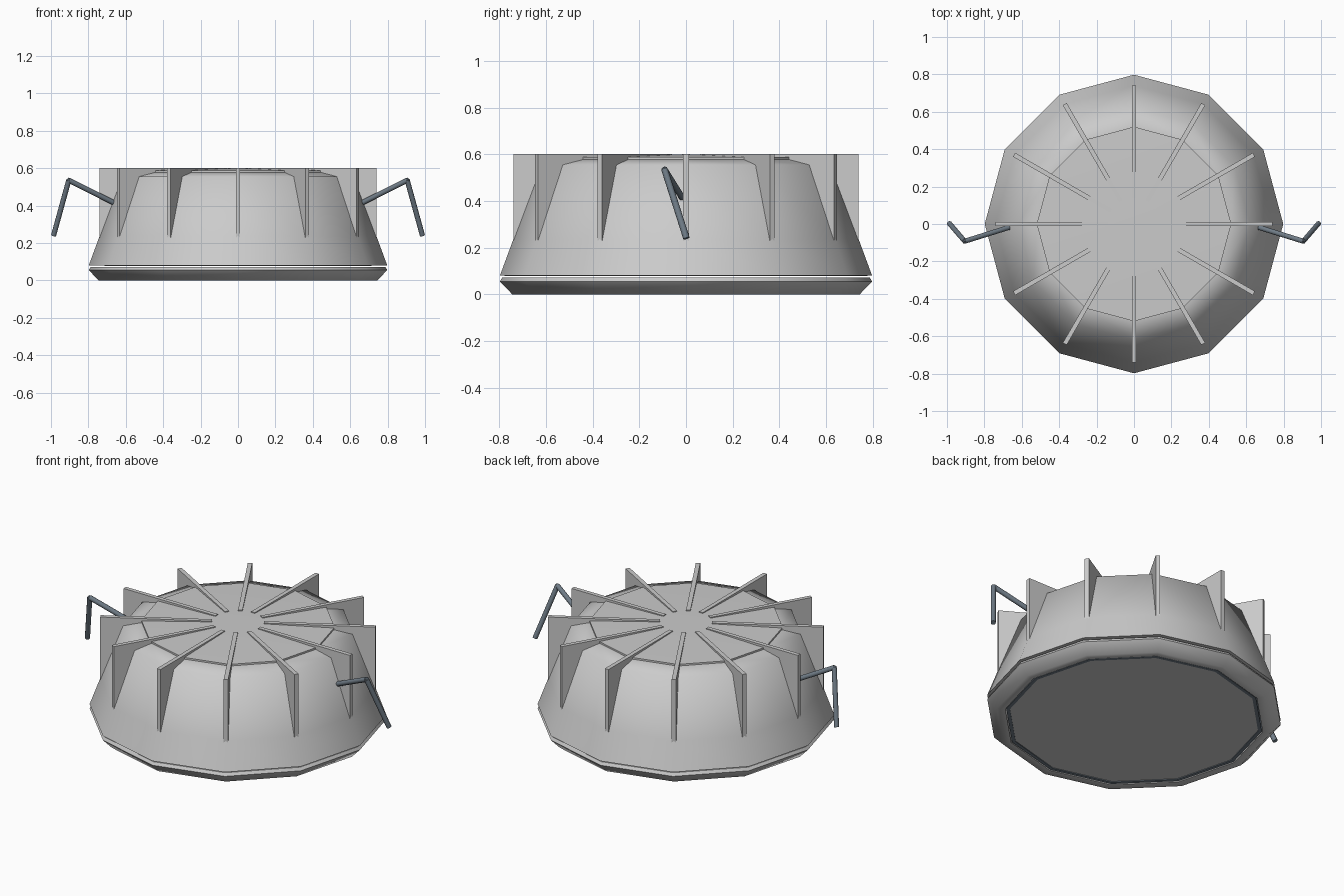
import bpy, bmesh
from math import sin, cos, pi, radians
from mathutils import Vector, Matrix

if "Cube" in bpy.data.objects:
    bpy.data.objects.remove(bpy.data.objects["Cube"])

SIDES = 12
steel = bpy.data.materials.new("slate_steel")
steel.diffuse_color = (0.16, 0.2, 0.24, 1)
steel.use_nodes = True
steel.node_tree.nodes["Principled BSDF"].inputs["Base Color"].default_value = steel.diffuse_color


def finish(name, bm, angle=None, mat=None):
    bmesh.ops.recalc_face_normals(bm, faces=bm.faces)
    me = bpy.data.meshes.new(name)
    bm.to_mesh(me)
    bm.free()
    ob = bpy.data.objects.new(name, me)
    bpy.context.collection.objects.link(ob)
    if mat:
        me.materials.append(mat)
    if angle:
        bpy.ops.object.select_all(action='DESELECT')
        ob.select_set(True)
        bpy.context.view_layer.objects.active = ob
        bpy.ops.object.shade_smooth_by_angle(angle=radians(angle))
    return ob


def lathe(name, profile, closed=False, angle=None, mat=None):
    """Twelve-sided turned part from (radius, height) points."""
    bm = bmesh.new()
    rings = []
    for r, z in profile:
        if r == 0:
            rings.append([bm.verts.new((0, 0, z))] * SIDES)
        else:
            rings.append([bm.verts.new((r * cos(2 * pi * i / SIDES), r * sin(2 * pi * i / SIDES), z))
                          for i in range(SIDES)])
    pairs = list(zip(rings, rings[1:]))
    if closed:
        pairs.append((rings[-1], rings[0]))
    for a, b in pairs:
        for i in range(SIDES):
            j = (i + 1) % SIDES
            bm.faces.new(list(dict.fromkeys((a[i], a[j], b[j], b[i]))))
    return finish(name, bm, angle, mat)


def rod(bm, a, b, radius):
    a, b = Vector(a), Vector(b)
    d = b - a
    m = Matrix.Translation((a + b) / 2) @ d.to_track_quat('Z', 'Y').to_matrix().to_4x4()
    bmesh.ops.create_cone(bm, cap_ends=True, segments=10, radius1=radius, radius2=radius,
                          depth=d.length, matrix=m)


# Housing and its slightly raised cap
lathe("housing", [(0, 0.575), (0.52, 0.578), (0.62, 0.555), (0.74, 0.237), (0.798, 0.08), (0.70, 0.078)],
      angle=60)
lathe("top_cap", [(0, 0.601), (0.52, 0.588), (0.52, 0.575)], angle=30)

# Trim ring, lens and lens gasket
lathe("trim_ring", [(0.70, 0.072), (0.788, 0.072), (0.798, 0.055), (0.745, 0.0), (0.70, 0.002)],
      closed=True, angle=60)
lathe("lens_gasket", [(0.675, 0.04), (0.695, 0.04), (0.695, 0.004), (0.675, 0.004)],
      closed=True, angle=35, mat=steel)
lathe("lens", [(0, 0.008), (0.677, 0.008), (0.677, 0.03), (0, 0.03)], angle=35)

# Radial cooling fins
bm = bmesh.new()
for i in range(SIDES):
    m = (Matrix.Rotation(2 * pi * i / SIDES, 4, 'Z') @ Matrix.Translation((0.44, 0, 0.41))
         @ Matrix.Diagonal((0.60, 0.024, 0.384, 1)))
    bmesh.ops.create_cube(bm, size=1, matrix=m)
finish("cooling_fins", bm)

# Bent spring clips, one per side
for name, s in (("right_clip", 1), ("left_clip", -1)):
    bm = bmesh.new()
    elbow = (s * 0.905, -0.092, 0.535)
    rod(bm, (s * 0.61, 0.0, 0.388), elbow, 0.014)
    rod(bm, elbow, (s * 0.986, 0.002, 0.24), 0.014)
    bmesh.ops.create_icosphere(bm, subdivisions=1, radius=0.014, matrix=Matrix.Translation(elbow))
    finish(name, bm, 40, steel)
